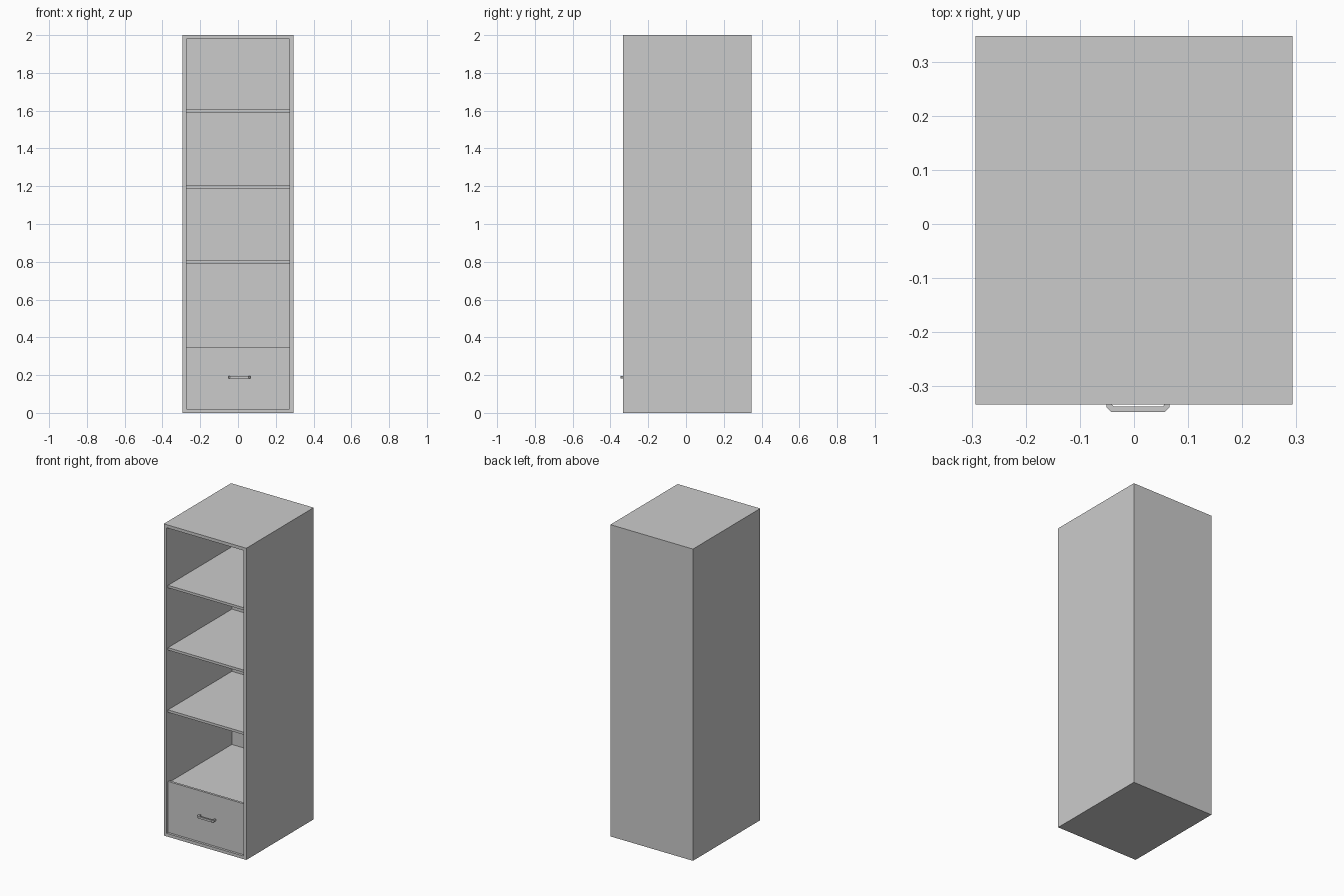
import bpy, bmesh
from mathutils import Vector

if "Cube" in bpy.data.objects:
    bpy.data.objects.remove(bpy.data.objects["Cube"])

HALF_W, FRONT, BACK, HEIGHT = 0.293, -0.334, 0.348, 2.0
WALL = 0.02
INNER_W = HALF_W - WALL
INNER_BACK = BACK - WALL
RECESS = FRONT + 0.015      # front plane of shelves and drawer


def finish(name, bm):
    bmesh.ops.recalc_face_normals(bm, faces=bm.faces)
    mesh = bpy.data.meshes.new(name)
    bm.to_mesh(mesh)
    bm.free()
    obj = bpy.data.objects.new(name, mesh)
    bpy.context.collection.objects.link(obj)
    return obj


def box_bm(x0, x1, y0, y1, z0, z1):
    bm = bmesh.new()
    bmesh.ops.create_cube(bm, size=1)
    size = Vector((x1 - x0, y1 - y0, z1 - z0))
    centre = Vector((x0 + x1, y0 + y1, z0 + z1)) / 2
    bmesh.ops.scale(bm, vec=size, verts=bm.verts)
    bmesh.ops.translate(bm, vec=centre, verts=bm.verts)
    return bm


# Cabinet shell: front face inset, then pushed in to make the cavity
bm = box_bm(-HALF_W, HALF_W, FRONT, BACK, 0, HEIGHT)
bm.normal_update()
front = min(bm.faces, key=lambda f: f.calc_center_median().y)
bmesh.ops.inset_region(bm, faces=[front], thickness=WALL, use_even_offset=True)
cavity = bmesh.ops.extrude_face_region(bm, geom=[front])
verts = [g for g in cavity["geom"] if isinstance(g, bmesh.types.BMVert)]
bmesh.ops.translate(bm, vec=(0, INNER_BACK - FRONT, 0), verts=verts)
if front.is_valid:
    bmesh.ops.delete(bm, geom=[front], context='FACES_ONLY')
finish("cabinet_shell", bm)

# Three open shelves
for i, top in enumerate((0.806, 1.205, 1.605)):
    finish(f"shelf_{i + 1}",
           box_bm(-INNER_W, INNER_W, RECESS, INNER_BACK, top - 0.016, top))

# Lower shelf behind the lip of the drawer front
finish("drawer_top_shelf",
       box_bm(-INNER_W, INNER_W, RECESS + 0.015, INNER_BACK, 0.321, 0.337))
finish("drawer_front",
       box_bm(-INNER_W, INNER_W, RECESS, RECESS + 0.015, WALL, 0.347))

# Drawer handle: chamfered bracket outline extruded upward
cx, tip = 0.0075, -0.348
half = [(0.058, RECESS), (0.058, tip + 0.009), (0.049, tip)]
inner = [(0.045, tip + 0.010), (0.048, tip + 0.013), (0.048, RECESS)]
outline = (half + [(-x, y) for x, y in reversed(half)]
           + [(-x, y) for x, y in reversed(inner)] + inner)
bm = bmesh.new()
face = bm.faces.new([bm.verts.new((cx + x, y, 0.183)) for x, y in outline])
ext = bmesh.ops.extrude_face_region(bm, geom=[face])
verts = [g for g in ext["geom"] if isinstance(g, bmesh.types.BMVert)]
bmesh.ops.translate(bm, vec=(0, 0, 0.013), verts=verts)
finish("drawer_handle", bm)
